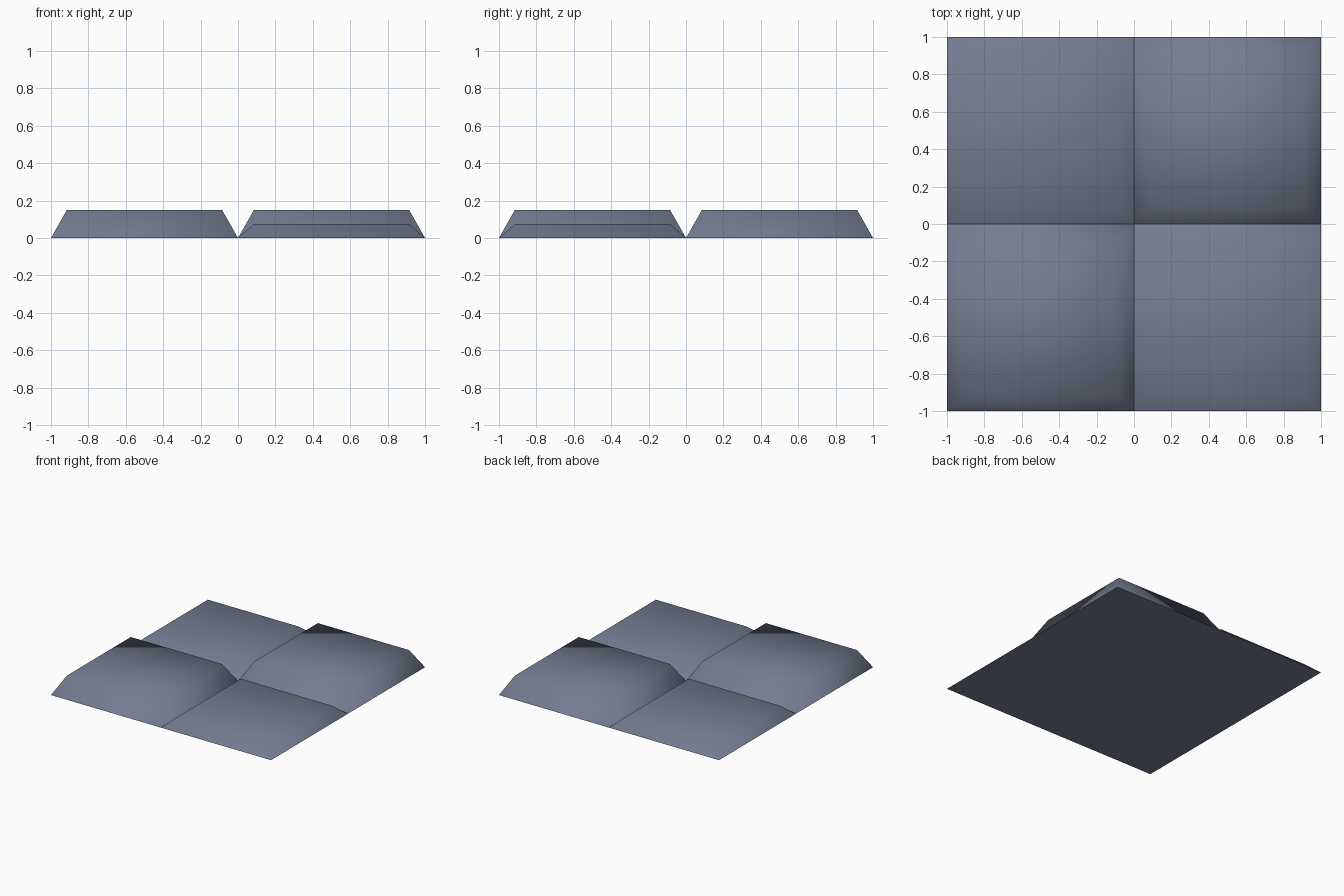
import bpy, bmesh, math

if "Cube" in bpy.data.objects:
    bpy.data.objects.remove(bpy.data.objects["Cube"])

# one slate colour for every tile
slate = bpy.data.materials.new("slate_grey")
slate.diffuse_color = (0.18, 0.205, 0.29, 1.0)
slate.use_nodes = True
slate.node_tree.nodes["Principled BSDF"].inputs["Base Color"].default_value = slate.diffuse_color

INSET = 0.085


def chamfered_tile(name, cx, cy, height):
    """Unit square slab whose sides slope in to a smaller flat top."""
    bm = bmesh.new()
    rings = []
    for half, z in ((0.5, 0.0), (0.5 - INSET, height)):
        rings.append([bm.verts.new((sx * half, sy * half, z))
                      for sx, sy in ((-1, -1), (1, -1), (1, 1), (-1, 1))])
    base, top = rings
    bm.faces.new(base[::-1])
    bm.faces.new(top)
    for i in range(4):
        j = (i + 1) % 4
        bm.faces.new((base[i], base[j], top[j], top[i]))
    mesh = bpy.data.meshes.new(name)
    bm.to_mesh(mesh)
    bm.free()
    mesh.materials.append(slate)
    obj = bpy.data.objects.new(name, mesh)
    obj.location = (cx, cy, 0)
    bpy.context.collection.objects.link(obj)

    # soft shading over the top and slopes, sharp edge around the base
    bpy.ops.object.select_all(action='DESELECT')
    obj.select_set(True)
    bpy.context.view_layer.objects.active = obj
    bpy.ops.object.shade_smooth_by_angle(angle=math.radians(95))
    return obj


# checkerboard of two tall and two low tiles
chamfered_tile("tall_tile_front_left", -0.5, -0.5, 0.15)
chamfered_tile("tall_tile_back_right", 0.5, 0.5, 0.15)
chamfered_tile("low_tile_front_right", 0.5, -0.5, 0.075)
chamfered_tile("low_tile_back_left", -0.5, 0.5, 0.075)
